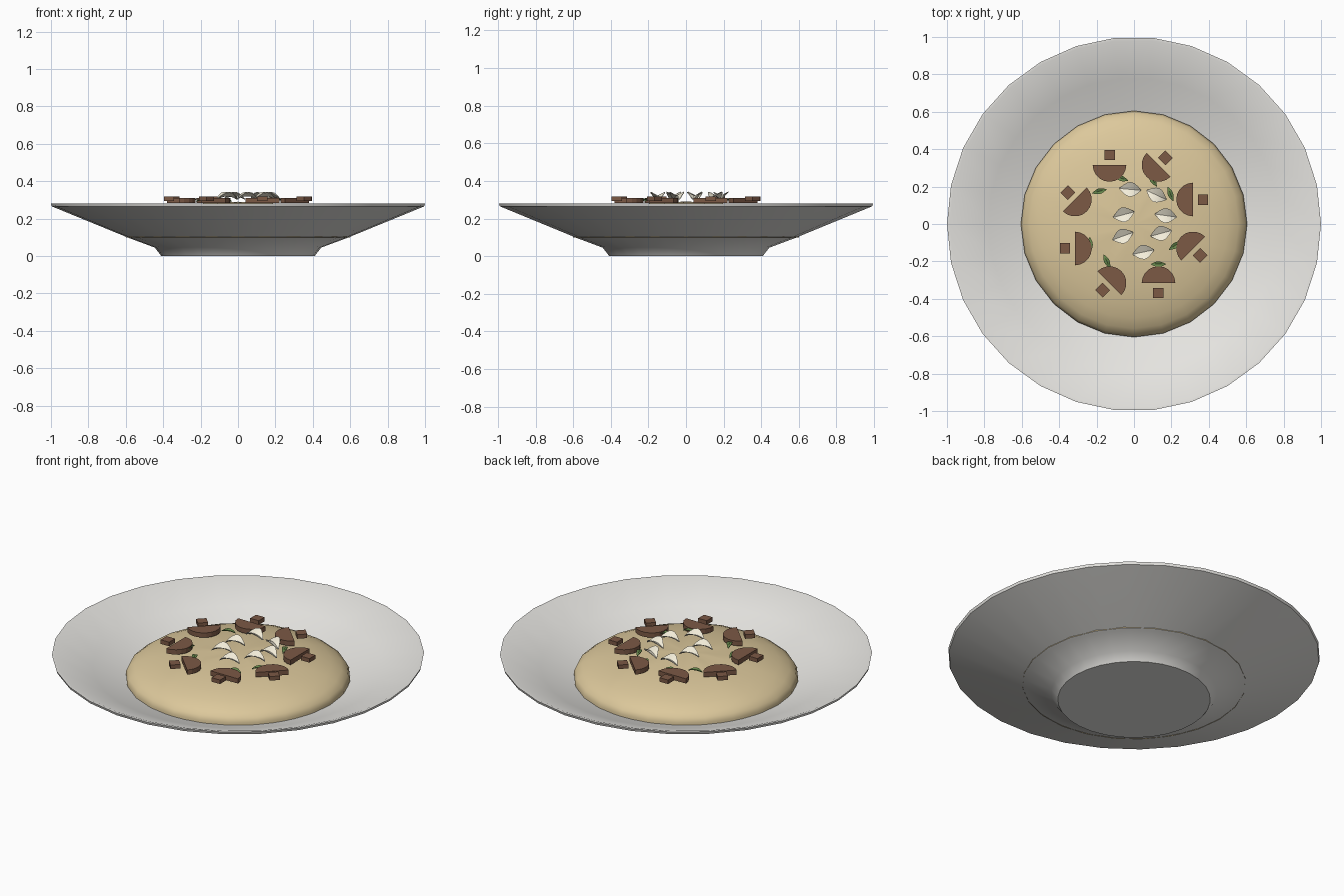
import bpy, bmesh
from math import sin, cos, pi, radians, sqrt
from mathutils import Matrix

if "Cube" in bpy.data.objects:
    bpy.data.objects.remove(bpy.data.objects["Cube"])


def material(name, rgb):
    m = bpy.data.materials.new(name)
    m.diffuse_color = (*rgb, 1)
    m.use_nodes = True
    m.node_tree.nodes["Principled BSDF"].inputs["Base Color"].default_value = m.diffuse_color
    return m


CERAMIC = material("ceramic", (0.80, 0.79, 0.76))
RICE = material("rice", (0.72, 0.58, 0.33))
MUSHROOM = material("mushroom", (0.20, 0.10, 0.06))
HERB = material("herb", (0.13, 0.24, 0.07))
CHEESE = material("cheese", (0.90, 0.85, 0.70))


def add(name, bm, mat, smooth=None):
    me = bpy.data.meshes.new(name)
    bm.to_mesh(me)
    bm.free()
    me.materials.append(mat)
    ob = bpy.data.objects.new(name, me)
    bpy.context.collection.objects.link(ob)
    if smooth:
        bpy.ops.object.select_all(action='DESELECT')
        ob.select_set(True)
        bpy.context.view_layer.objects.active = ob
        bpy.ops.object.shade_smooth_by_angle(angle=radians(smooth))
    return ob


def lathe(profile, sides):
    """Revolve (radius, z) points; zero-radius ends become poles."""
    bm = bmesh.new()
    rings = []
    for r, z in profile:
        n = 1 if r == 0 else sides
        rings.append([bm.verts.new((r * cos(2 * pi * i / sides), r * sin(2 * pi * i / sides), z))
                      for i in range(n)])
    for a, b in zip(rings, rings[1:]):
        for i in range(sides):
            j = (i + 1) % sides
            q = [a[i % len(a)], a[j % len(a)], b[j % len(b)], b[i % len(b)]]
            bm.faces.new(list(dict.fromkeys(q)))
    bmesh.ops.recalc_face_normals(bm, faces=bm.faces)
    return bm


def prism(outline, z0, z1):
    bm = bmesh.new()
    low = [bm.verts.new((x, y, z0)) for x, y in outline]
    high = [bm.verts.new((x, y, z1)) for x, y in outline]
    bm.faces.new(low[::-1])
    bm.faces.new(high)
    for i in range(len(low)):
        j = (i + 1) % len(low)
        bm.faces.new((low[i], low[j], high[j], high[i]))
    return bm


def place(x, y, z, angle):
    return Matrix.Translation((x, y, z)) @ Matrix.Rotation(radians(angle), 4, 'Z')


def flake(length, width, height, arch, cup, steps=6):
    """Thin pointed leaf, arched along its length and cupped across it."""
    bm = bmesh.new()
    rows = []
    for i in range(steps + 1):
        u = -1 + 2 * i / steps
        w = width / 2 * max(0.08, 1 - abs(u) ** 1.8)
        rows.append([(u * length / 2, v * w, -arch * u * u + cup * v * v * (1 - u * u))
                     for v in (-1, 0, 1)])
    grid = [[[bm.verts.new((x, y, z + dz)) for x, y, z in r] for r in rows] for dz in (0, height)]
    for k, g in enumerate(grid):
        for a, b in zip(g, g[1:]):
            for c in (0, 1):
                f = (a[c], b[c], b[c + 1], a[c + 1])
                bm.faces.new(f if k else f[::-1])
    rim = [(i, 0) for i in range(steps + 1)] + [(steps, 1)] + \
          [(i, 2) for i in range(steps, -1, -1)] + [(0, 1)]
    for (i, c), (j, d) in zip(rim, rim[1:] + rim[:1]):
        bm.faces.new((grid[0][i][c], grid[0][j][d], grid[1][j][d], grid[1][i][c]))
    bmesh.ops.recalc_face_normals(bm, faces=bm.faces)
    return bm


# wide shallow bowl
add("bowl", lathe([(0, 0), (0.41, 0), (0.445, 0.045), (0.58, 0.095), (0.995, 0.265), (1.0, 0.28),
                   (0.985, 0.28), (0.78, 0.20), (0.60, 0.135), (0.45, 0.09), (0, 0.07)], 30),
    CERAMIC, 35)

# rice mound with eight shallow radial creases
profile = [(0.60, 0.10)] + [(0.605 * cos(pi / 2 * k / 8), 0.15 + 0.14 * sin(pi / 2 * k / 8))
                            for k in range(8)] + [(0, 0.29)]
bm = lathe(profile, 24)
bm.verts.ensure_lookup_table()
creased = {24 * r + i for r in range(2, 9) for i in range(0, 24, 3)}
for i in creased:
    bm.verts[i].co.z -= 0.003
add("rice_mound", bm, RICE, 50)

# ring of sliced mushrooms: half-round cap and square stem
half = [(0.09 * cos(pi / 2 + pi * k / 10), 0.09 * sin(pi / 2 + pi * k / 10)) for k in range(11)]
stem = [(0.025, -0.028), (0.08, -0.028), (0.08, 0.028), (0.025, 0.028)]
for n in range(8):
    a = radians(22.5 + 45 * n)
    m = place(0.342 * cos(a), 0.342 * sin(a), 0, 45 * n)
    cap = prism(half, 0.282, 0.310)
    cap.transform(m)
    add(f"mushroom_cap_{n + 1}", cap, MUSHROOM)
    st = prism(stem, 0.293, 0.317)
    st.transform(m)
    add(f"mushroom_stem_{n + 1}", st, MUSHROOM)

# herb leaves
for n, (x, y, a) in enumerate([(-0.07, 0.245, -20), (0.10, 0.235, -58), (0.195, 0.16, -70),
                               (0.22, -0.115, 35), (0.13, -0.215, 0), (-0.145, -0.20, -65),
                               (-0.235, -0.11, 92), (-0.185, 0.175, 15)]):
    bm = flake(0.08, 0.03, 0.004, 0.008, 0.006)
    bm.transform(place(x, y, 0.298, a))
    add(f"herb_leaf_{n + 1}", bm, HERB, 40)

# curled cheese shavings
for n, (x, y, a) in enumerate([(-0.02, 0.185, -5), (0.12, 0.155, -25), (0.17, 0.045, -8),
                               (-0.055, 0.05, 15), (0.145, -0.05, 15), (-0.06, -0.065, 20),
                               (0.05, -0.15, 12)]):
    bm = flake(0.115, 0.08, 0.004, 0.018, 0.020)
    bm.transform(place(x, y, 0.319, a))
    add(f"cheese_shaving_{n + 1}", bm, CHEESE, 40)
